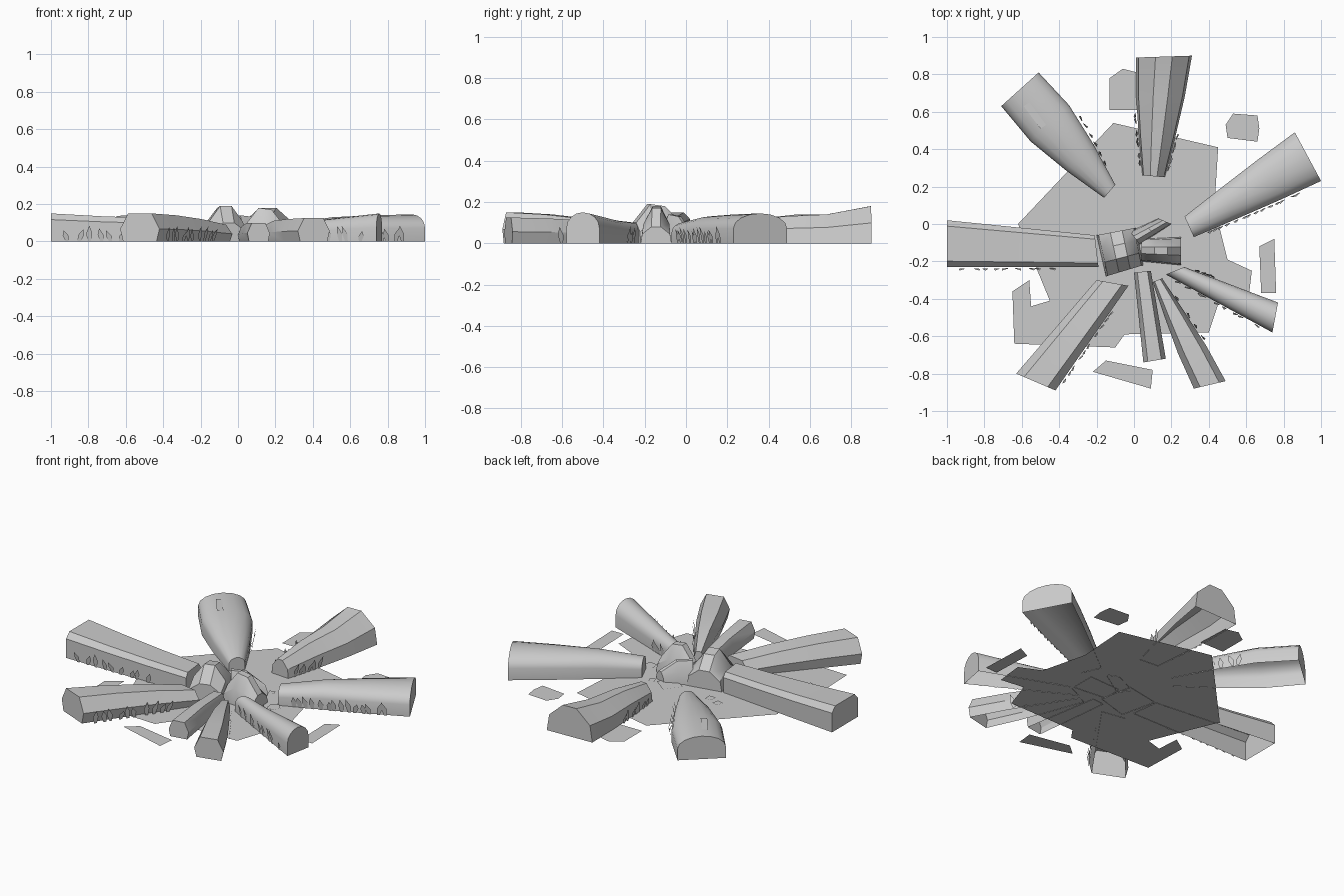
import bpy, bmesh, math, random
from mathutils import Vector

random.seed(4)
cube = bpy.data.objects.get("Cube")
if cube:
    bpy.data.objects.remove(cube)

grey = bpy.data.materials.new("plain_grey")
grey.use_nodes = True
colour = (0.6, 0.6, 0.6, 1)
grey.diffuse_color = colour
grey.node_tree.nodes["Principled BSDF"].inputs["Base Color"].default_value = colour


def finish(name, bm, smooth=False):
    mesh = bpy.data.meshes.new(name)
    bm.to_mesh(mesh)
    bm.free()
    obj = bpy.data.objects.new(name, mesh)
    bpy.context.collection.objects.link(obj)
    mesh.materials.append(grey)
    if smooth:
        bpy.ops.object.select_all(action='DESELECT')
        obj.select_set(True)
        bpy.context.view_layer.objects.active = obj
        bpy.ops.object.shade_smooth_by_angle(angle=math.radians(32))
    return obj


def plate(name, points, z=0.002):
    bm = bmesh.new()
    face = bm.faces.new([bm.verts.new((x, y, z)) for x, y in points])
    face.normal_update()
    if face.normal.z < 0:
        face.normal_flip()
    return finish(name, bm)


# Cross-sections: across from -1 to 1, up from 0 to 1
BOX = [(-1, 0), (-1, .78), (-.75, 1), (.75, 1), (1, .78), (1, 0)]
FACETED = [(-.85, 0), (-1, .45), (-.6, 1), (.6, 1), (1, .45), (.85, 0)]
PEAKED = [(-1, 0), (-.9, .55), (-.3, 1), (.3, 1), (.9, .55), (1, 0)]
ROUND = [(-1, 0)] + [(-math.cos(a), .5 + .5 * math.sin(a))
                     for a in (i * math.pi / 8 for i in range(9))] + [(1, 0)]


def spot(corners, t, u, bulge=0):
    """Point on the footprint: t runs outward, u runs from left to right."""
    l0, r0, l1, r1 = map(Vector, corners)
    left, right = l0.lerp(l1, t), r0.lerp(r1, t)
    u *= 1 + bulge * math.sin(math.pi * t)
    return left.lerp(right, (u + 1) / 2)


def log(name, corners, heights, profile, bulge=0):
    """Loft a profile along a tapered footprint, open underneath."""
    bm = bmesh.new()
    rings = []
    for i, h in enumerate(heights):
        t = i / (len(heights) - 1)
        rings.append([bm.verts.new((*spot(corners, t, u, bulge), v * h))
                      for u, v in profile])
    for a, b in zip(rings, rings[1:]):
        for j in range(len(profile) - 1):
            bm.faces.new((a[j], a[j + 1], b[j + 1], b[j]))
    bm.faces.new(rings[0][::-1])
    bm.faces.new(rings[-1])
    bmesh.ops.recalc_face_normals(bm, faces=bm.faces)
    # The shell is open, so check that the top faces point up
    if sum(f.normal.z * f.calc_area() for f in bm.faces) < 0:
        bmesh.ops.reverse_faces(bm, faces=bm.faces)
    return finish(name, bm, True)


def grass(name, corners, side, start, stop, count, tall=.075, bulge=0):
    """Pointed blades that lean against one side of a log."""
    bm = bmesh.new()
    for i in range(count):
        t = start + (stop - start) * (i + random.random() * .5) / count
        base = spot(corners, t, side * 1.06, bulge)
        along = (spot(corners, 1, side) - spot(corners, 0, side)).normalized()
        out = (base - spot(corners, t, 0)).normalized()
        h = tall * random.uniform(.7, 1.15)
        lean = random.uniform(-.025, .025)
        outline = [(-.008, 0), (-.016 + lean * .4, .5), (lean, 1),
                   (.016 + lean * .4, .5), (.008, 0)]
        verts = []
        for s, k in outline:
            p = base + along * s + out * (.012 * k * k)
            verts.append(bm.verts.new((*p, h * k)))
        bm.faces.new(verts)
    return finish(name, bm)


# Ring of logs: inner left, inner right, outer left, outer right
LOGS = {
    "back_log": ([(.045, .26), (.165, .25), (.01, .89), (.31, .9)],
                 (.1, .13, .14, .18), PEAKED, .1),
    "left_long_log": ([(.27, .04), (.32, -.07), (.86, .49), (1, .23)],
                      (.1, .13, .14, .145), ROUND, .04),
    "back_right_log": ([(-.16, .14), (-.1, .21), (-.71, .63), (-.51, .81)],
                       (.08, .12, .14, .14), ROUND, .4),
    "right_log": ([(-.19, -.23), (-.21, -.06), (-1, -.23), (-1, .02)],
                  (.12, .125, .135, .15), BOX, 0),
    "front_right_log": ([(-.03, -.33), (-.2, -.3), (-.42, -.89), (-.63, -.8)],
                        (.09, .12, .14, .15), FACETED, 0),
    "front_small_log": ([(.09, -.25), (0, -.26), (.17, -.72), (.05, -.74)],
                        (.08, .1, .1), FACETED, 0),
    "front_log": ([(.15, -.29), (.1, -.31), (.49, -.84), (.32, -.88)],
                  (.07, .11, .12, .125), FACETED, .2),
    "front_left_log": ([(.27, -.23), (.17, -.27), (.77, -.42), (.74, -.58)],
                       (.1, .11, .13, .15), ROUND, 0),
}
for name, (corners, heights, profile, bulge) in LOGS.items():
    log(name, corners, heights, profile, bulge)

# Broken chunks in the middle
log("large_chunk", [(.01, -.02), (-.2, -.06), (.05, -.22), (-.15, -.28)],
    (.11, .18, .19, .1), PEAKED)
log("small_chunk", [(.04, -.08), (.04, -.2), (.25, -.07), (.25, -.22)],
    (.09, .18, .17, .08), PEAKED)
log("splinter_chunk", [(-.02, -.04), (.03, -.11), (.13, .03), (.2, 0)],
    (.14, .13, .06), PEAKED)

# Grass tufts: log, side, start, stop, count
for i, (name, side, start, stop, count) in enumerate([
        ("back_log", -1, .1, .55, 7), ("back_log", 1, .05, .35, 6),
        ("left_long_log", 1, .1, .85, 14), ("back_right_log", 1, .15, .6, 6),
        ("right_log", -1, .3, .95, 9), ("front_right_log", -1, .25, .95, 10),
        ("front_left_log", 1, .1, .9, 9), ("front_left_log", -1, .1, .35, 4),
        ("front_log", -1, .2, .7, 4)]):
    grass(f"grass_{i + 1}", LOGS[name][0], side, start, stop, count,
          bulge=LOGS[name][3])

# Flat ground patch and loose slabs
plate("ground_patch", [
    (-.62, 0), (-.11, .54), (.45, .41), (.43, .09), (.5, -.19), (.63, -.25),
    (.61, -.42), (.46, -.4), (.4, -.58), (-.05, -.59), (-.1, -.66),
    (-.64, -.64), (-.65, -.36), (-.56, -.3), (-.55, -.44), (-.45, -.41),
    (-.52, -.24)])
SLABS = [
    [(-.13, .61), (-.13, .78), (-.06, .83), (.02, .81), (.03, .61)],
    [(.49, .53), (.53, .59), (.66, .58), (.67, .51), (.66, .44), (.5, .46)],
    [(.67, -.12), (.75, -.08), (.76, -.37), (.68, -.37)],
    [(-.22, -.79), (-.15, -.73), (.1, -.78), (.09, -.88)],
]
for i, points in enumerate(SLABS):
    plate(f"slab_{i + 1}", points)


# Small chips on the ground
def chip(name, x, y, r, sides, turn):
    plate(name, [(x + r * math.cos(turn + k * math.tau / sides),
                  y + r * math.sin(turn + k * math.tau / sides))
                 for k in range(sides)], .008)


for i, (x, y, r, n) in enumerate([(-.27, .08, .03, 4), (-.2, .05, .03, 4),
                                  (.2, .04, .025, 4), (.32, -.11, .04, 5),
                                  (.09, .03, .08, 4)]):
    chip(f"chip_{i + 1}", x, y, r, n, .5 + i * .3)

# Bark patch on the back right log
plate("bark_patch", [(-.59, .63), (-.56, .65), (-.47, .53), (-.5, .51)], .142)
